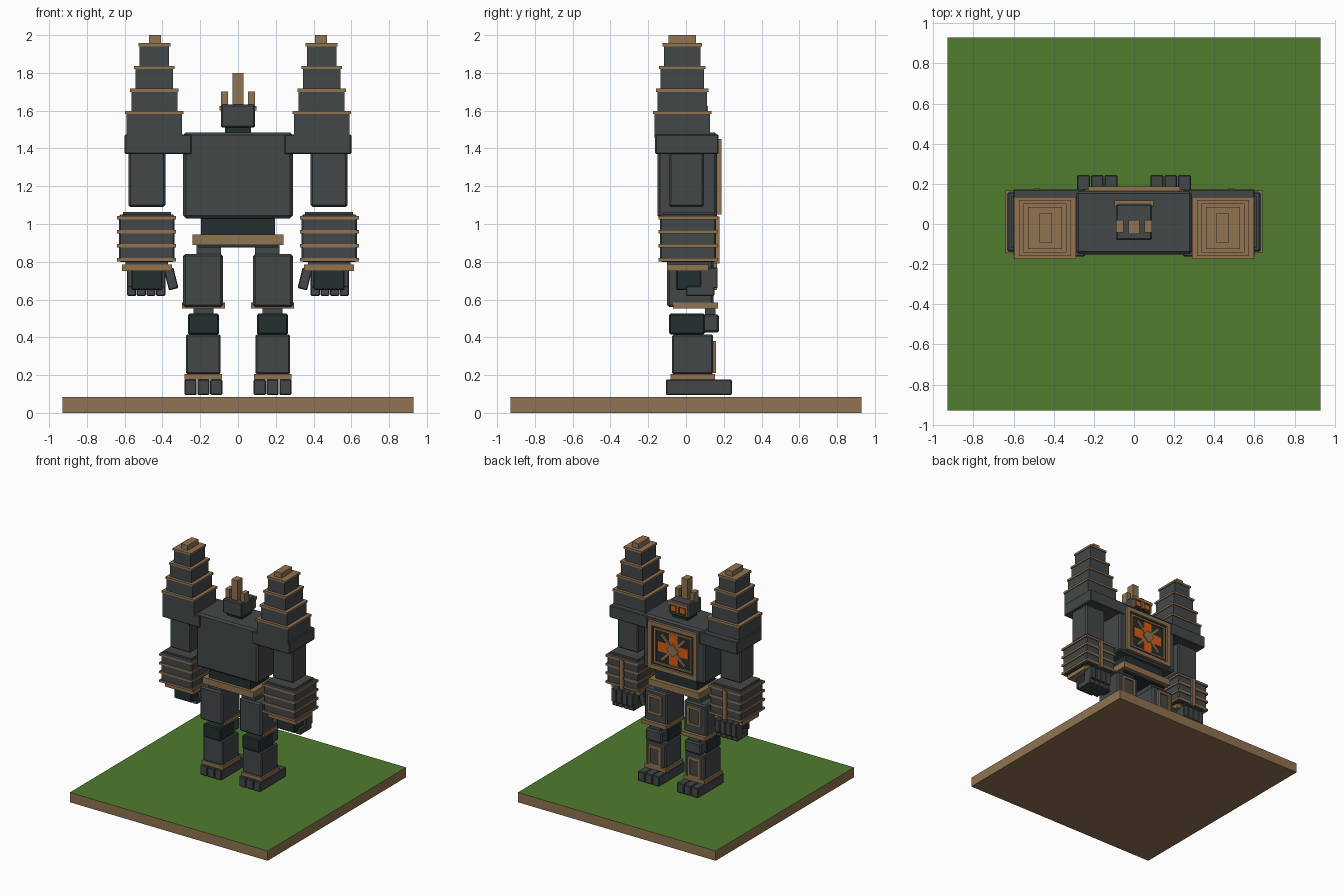
import bpy, bmesh, math
from mathutils import Matrix, Vector


def material(name, rgb):
    m = bpy.data.materials.new(name)
    m.diffuse_color = (*rgb, 1)
    return m


STONE = material("grey stone", (0.055, 0.064, 0.066))
DARK = material("dark joint", (0.017, 0.029, 0.029))
TAN = material("tan trim", (0.28, 0.172, 0.08))
GRASS = material("grass green", (0.08, 0.20, 0.027))
GLOW = material("glowing orange", (0.75, 0.11, 0.006))


def box(name, x, y, z, mat, bevel=0.0, turn=0.0):
    """Box from (min, max) ranges, optionally bevelled and turned about y."""
    bm = bmesh.new()
    size = Vector((x[1] - x[0], y[1] - y[0], z[1] - z[0]))
    bmesh.ops.create_cube(bm, size=1, matrix=Matrix.Diagonal((*size, 1)))
    if bevel:
        bmesh.ops.bevel(bm, geom=bm.edges[:], offset=bevel, segments=1,
                        affect='EDGES', profile=0.5)
    me = bpy.data.meshes.new(name)
    bm.to_mesh(me)
    bm.free()
    me.materials.append(mat)
    ob = bpy.data.objects.new(name, me)
    ob.location = ((x[0] + x[1]) / 2, (y[0] + y[1]) / 2, (z[0] + z[1]) / 2)
    ob.rotation_euler.y = turn
    bpy.context.collection.objects.link(ob)
    return ob


def pair(name, x, y, z, mat, bevel=0.0, turn=0.0):
    """The same box on both sides of the body."""
    box(name + "_right", x, y, z, mat, bevel, turn)
    box(name + "_left", (-x[1], -x[0]), y, z, mat, bevel, -turn)


def around(c, h):
    return (c - h, c + h)


def frame(name, x, y, z, w, mat, maker):
    """Rectangular border of four bars facing +y."""
    maker(name + "_top", x, y, (z[1] - w, z[1]), mat)
    maker(name + "_bottom", x, y, (z[0], z[0] + w), mat)
    maker(name + "_side_a", (x[0], x[0] + w), y, (z[0] + w, z[1] - w), mat)
    maker(name + "_side_b", (x[1] - w, x[1]), y, (z[0] + w, z[1] - w), mat)


# Ground slab: grass on the upward face only
slab = box("ground_slab", (-0.93, 0.93), (-0.93, 0.93), (0, 0.083), TAN)
slab.data.materials.append(GRASS)
for p in slab.data.polygons:
    p.material_index = 1 if p.normal.z > 0.5 else 0

# Feet made of three long toes
for i in range(3):
    pair(f"toe_{i}", around(0.115 + 0.068 * i, 0.032), (-0.106, 0.243),
         (0.095, 0.177), STONE, 0.005)

# Lower legs
pair("ankle_band", (0.085, 0.283), (-0.083, 0.153), (0.177, 0.207), TAN)
pair("shin", (0.092, 0.276), (-0.074, 0.143), (0.205, 0.415), STONE, 0.008)
pair("shin_plate", (0.135, 0.235), (0.14, 0.152), (0.22, 0.375), STONE)
frame("shin_frame", (0.125, 0.245), (0.14, 0.16), (0.21, 0.38), 0.02, TAN, pair)
pair("knee_joint", (0.1, 0.265), (-0.09, 0.1), (0.415, 0.525), DARK, 0.008)
pair("knee_guard", (0.105, 0.26), (0.085, 0.175), (0.425, 0.522), STONE, 0.01)
pair("knee_link", (0.13, 0.235), (0.1, 0.155), (0.52, 0.56), STONE)

# Upper legs
pair("thigh_band", (0.07, 0.297), (-0.07, 0.17), (0.553, 0.585), TAN)
pair("thigh", (0.08, 0.29), (-0.1, 0.145), (0.56, 0.842), STONE, 0.012)
pair("thigh_plate", (0.125, 0.245), (0.14, 0.152), (0.66, 0.8), STONE)
frame("thigh_frame", (0.12, 0.25), (0.14, 0.163), (0.65, 0.81), 0.02, TAN, pair)
pair("hip", (0.09, 0.22), (-0.08, 0.11), (0.84, 0.89), STONE)

# Waist and torso
box("belt", (-0.24, 0.24), (-0.135, 0.165), (0.89, 0.945), TAN)
box("belt_core", (-0.21, 0.21), (-0.11, 0.13), (0.875, 0.9), DARK)
box("waist", (-0.195, 0.195), (-0.11, 0.13), (0.94, 1.04), DARK)
box("torso", (-0.29, 0.29), (-0.152, 0.165), (1.03, 1.485), STONE, 0.014)

# Chest emblem: framed dark panel, glowing cross, diagonal bars
CZ = 1.25
frame("chest_frame", (-0.23, 0.23), (0.16, 0.187), (1.05, 1.45), 0.035, TAN, box)
frame("chest_inner_frame", (-0.178, 0.178), (0.16, 0.18), (1.1, 1.4), 0.016, TAN, box)
box("chest_panel", (-0.2, 0.2), (0.16, 0.169), (1.08, 1.42), DARK)
box("core_upright", (-0.04, 0.04), (0.165, 0.174), around(CZ, 0.13), GLOW)
box("core_cross", (-0.14, 0.14), (0.165, 0.173), around(CZ, 0.042), GLOW)
for i, a in enumerate((45, -45)):
    box(f"core_diagonal_{i}", (-0.155, 0.155), (0.165, 0.179 + 0.001 * i),
        around(CZ, 0.012), TAN, turn=math.radians(a))
box("core_centre", (-0.04, 0.04), (0.165, 0.186), around(CZ, 0.04), TAN,
    turn=math.radians(45))

# Head with face and crown
box("neck", (-0.07, 0.07), (-0.05, 0.08), (1.48, 1.52), DARK)
box("head", (-0.09, 0.09), (-0.08, 0.1), (1.51, 1.632), STONE, 0.008)
box("brow", (-0.097, 0.097), (0.088, 0.117), (1.6, 1.625), TAN)
box("face_panel", (-0.078, 0.078), (0.095, 0.104), (1.53, 1.6), DARK)
pair("cheek", (0.076, 0.09), (0.09, 0.11), (1.53, 1.6), TAN)
pair("eye", (0.022, 0.066), (0.1, 0.109), (1.55, 1.592), GLOW)
box("nose", (-0.012, 0.012), (0.1, 0.115), (1.54, 1.6), TAN)
box("crown_middle", (-0.028, 0.028), (-0.05, 0.02), (1.62, 1.8), TAN)
pair("crown_side", (0.052, 0.09), (-0.042, 0.02), (1.62, 1.702), TAN)

# Shoulders with stepped towers
pair("shoulder", (0.245, 0.6), (-0.163, 0.173), (1.37, 1.475), STONE, 0.006)
TX, TY = 0.443, -0.02
tiers = [(0.147, 0.148, 1.455, 1.582), (0.122, 0.132, 1.59, 1.7),
         (0.1, 0.115, 1.71, 1.82), (0.078, 0.097, 1.83, 1.94)]
for i, (hx, hy, low, high) in enumerate(tiers):
    pair(f"tower_tier_{i}", around(TX, hx), around(TY, hy), (low, high), STONE)
    pair(f"tower_trim_{i}", around(TX, hx + 0.007), around(TY, hy + 0.007),
         (high, high + 0.017), TAN)
pair("tower_cap", around(0.44, 0.032), around(TY, 0.072), (1.955, 2.0), TAN)

# Arms and banded gauntlets
pair("upper_arm", (0.385, 0.58), (-0.09, 0.095), (1.09, 1.38), STONE, 0.01)
pair("gauntlet", (0.337, 0.63), (-0.138, 0.16), (0.8, 1.05), STONE, 0.008)
pair("gauntlet_lid", (0.355, 0.61), (-0.12, 0.14), (1.04, 1.064), STONE)
for i in range(4):
    pair(f"gauntlet_band_{i}", (0.328, 0.64), (-0.145, 0.168),
         around(0.81 + 0.0745 * i, 0.009), TAN)
pair("gauntlet_strip", around(0.484, 0.017), (0.15, 0.177), (0.79, 1.04), TAN)
pair("wrist_cuff", (0.35, 0.615), (-0.1, 0.12), (0.75, 0.785), TAN)
pair("wrist", (0.37, 0.595), (-0.1, 0.12), (0.78, 0.81), STONE)

# Hands
pair("palm", (0.4, 0.565), (-0.052, 0.09), (0.65, 0.76), DARK, 0.006)
for i in range(4):
    fx = around(0.409 + 0.0515 * i, 0.0245)
    pair(f"finger_{i}", fx, (0.075, 0.168), (0.66, 0.77), STONE, 0.005)
    pair(f"fingertip_{i}", fx, (0.0, 0.15), (0.62, 0.672), STONE, 0.005)
pair("thumb", around(0.354, 0.026), (0.0, 0.085), (0.653, 0.765), STONE, 0.005,
     math.radians(14))
